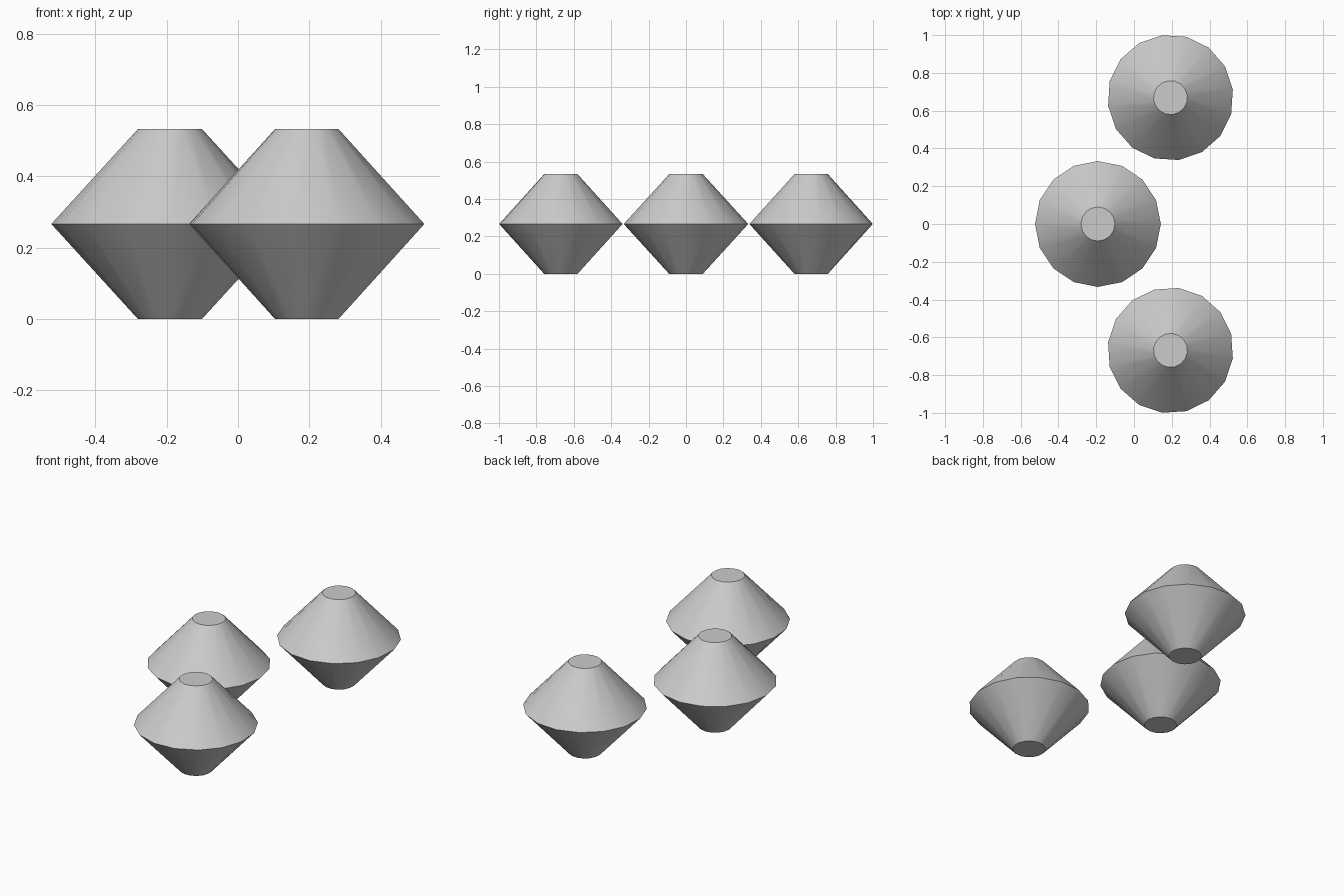
import bpy
import bmesh
import math

cube = bpy.data.objects.get("Cube")
if cube:
    bpy.data.objects.remove(cube, do_unlink=True)

SIDES = 16
HEIGHT = 0.533
RIM = 0.333
CAP = 0.09

grey = bpy.data.materials.new("plain_grey")
grey.use_nodes = True
colour = (0.6, 0.6, 0.6, 1)
grey.diffuse_color = colour
grey.node_tree.nodes["Principled BSDF"].inputs["Base Color"].default_value = colour


def double_cone(name, x, y, turn):
    """Two truncated cones joined at their wide rims, with flat caps."""
    bm = bmesh.new()
    rings = []
    for radius, z in ((CAP, 0), (RIM, HEIGHT / 2), (CAP, HEIGHT)):
        ring = []
        for i in range(SIDES):
            a = math.tau * i / SIDES
            ring.append(bm.verts.new((radius * math.cos(a), radius * math.sin(a), z)))
        rings.append(ring)
    for low, high in zip(rings, rings[1:]):
        for i in range(SIDES):
            j = (i + 1) % SIDES
            bm.faces.new((low[i], low[j], high[j], high[i]))
    bm.faces.new(rings[0][::-1])
    bm.faces.new(rings[-1])
    mesh = bpy.data.meshes.new(name)
    bm.to_mesh(mesh)
    bm.free()
    mesh.materials.append(grey)

    obj = bpy.data.objects.new(name, mesh)
    bpy.context.collection.objects.link(obj)
    obj.location = (x, y, 0)
    obj.rotation_euler.z = math.radians(turn)

    # Smooth sides, crisp rim and caps
    bpy.ops.object.select_all(action="DESELECT")
    obj.select_set(True)
    bpy.context.view_layer.objects.active = obj
    bpy.ops.object.shade_smooth_by_angle(angle=math.radians(30))


# Three double cones, each turned a third of a circle from the next
double_cone("middle_double_cone", -0.191, 0, 0)
double_cone("back_double_cone", 0.193, 0.669, 120)
double_cone("front_double_cone", 0.193, -0.669, 240)
